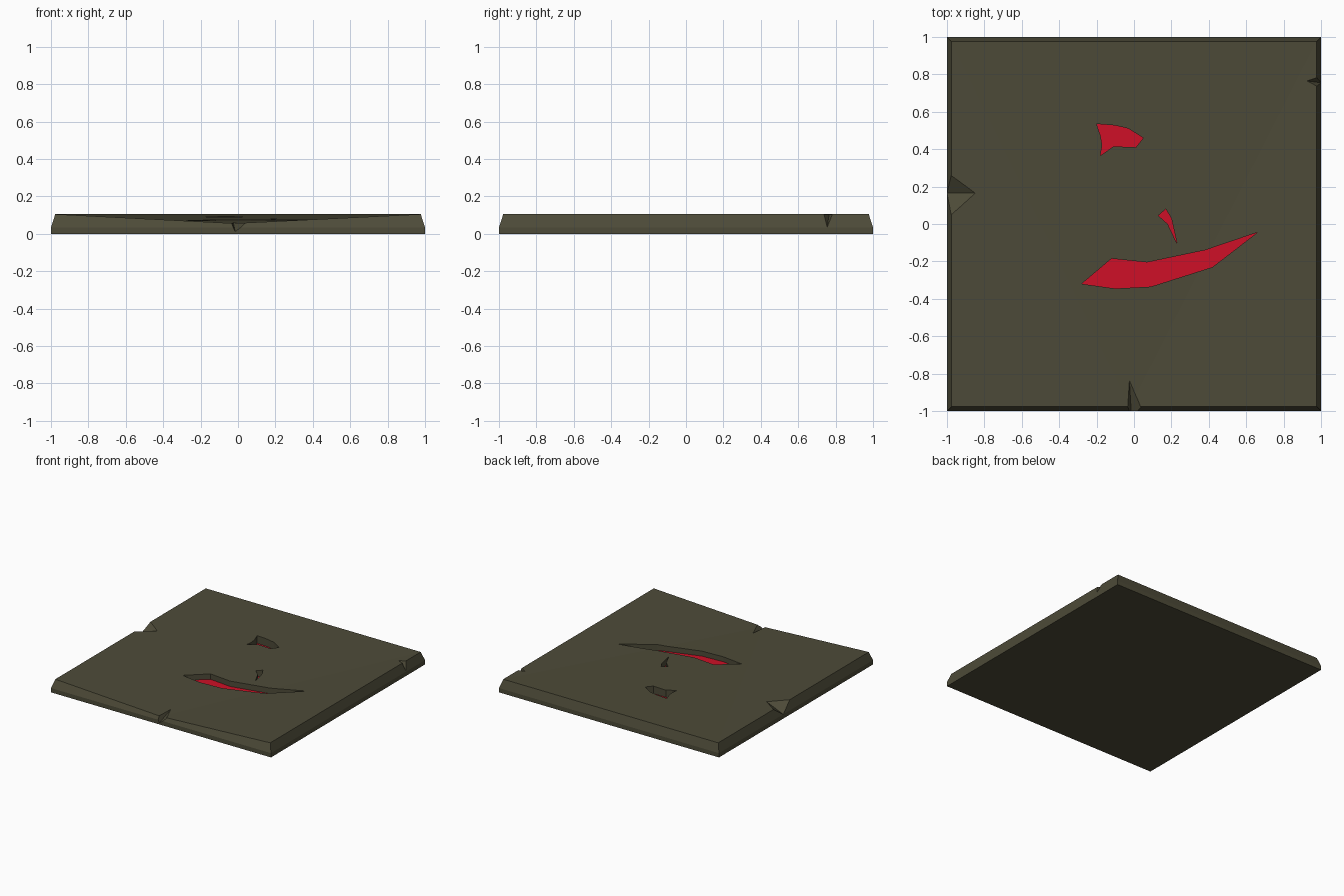
import bpy, bmesh
from mathutils import Vector

if "Cube" in bpy.data.objects:
    bpy.data.objects.remove(bpy.data.objects["Cube"])


def material(name, rgb):
    m = bpy.data.materials.new(name)
    m.diffuse_color = (*rgb, 1)
    m.use_nodes = True
    m.node_tree.nodes["Principled BSDF"].inputs["Base Color"].default_value = m.diffuse_color
    return m


STONE = material("dark_stone", (0.075, 0.07, 0.04))
RED = material("red", (0.62, 0.005, 0.02))


def make(name, bm, mat=None):
    bmesh.ops.recalc_face_normals(bm, faces=bm.faces)
    me = bpy.data.meshes.new(name)
    bm.to_mesh(me)
    bm.free()
    ob = bpy.data.objects.new(name, me)
    bpy.context.collection.objects.link(ob)
    if mat:
        me.materials.append(mat)
    return ob


# Slab: straight foot, sloped sides, top sagging towards the middle of the front edge
bm = bmesh.new()
plan = [(-1, -1), (-0.02, -1), (1, -1), (1, 1), (-1, 1)]


def ring(inset, heights):
    return [bm.verts.new((x * inset, y * inset, z)) for (x, y), z in zip(plan, heights)]


rings = [ring(1, [0] * 5), ring(1, [0.035] * 5),
         ring(0.977, [0.105, 0.056, 0.105, 0.105, 0.105])]
for lo, hi in zip(rings, rings[1:]):
    for i in range(5):
        j = (i + 1) % 5
        bm.faces.new((lo[i], lo[j], hi[j], hi[i]))
bm.faces.new(rings[0])
t = rings[2]
for a, b in ((2, 3), (3, 4), (4, 0)):
    bm.faces.new((t[1], t[a], t[b]))
slab = make("stone_slab", bm, STONE)

cutters = []

# Carved recesses with red floors
FLOOR = 0.03
recesses = {
    "upper_recess": [(-.20, .535), (-.10, .527), (-.03, .51), (.05, .46), (.01, .41),
                     (-.11, .415), (-.18, .365), (-.17, .42), (-.178, .47)],
    "small_recess": [(.13, .045), (.17, .08), (.20, .03), (.23, -.105), (.18, 0)],
    "long_recess": [(-.28, -.32), (-.12, -.185), (.07, -.205), (.38, -.14), (.66, -.045),
                    (.42, -.23), (.09, -.335), (-.10, -.345)],
}
for name, pts in recesses.items():
    bm = bmesh.new()
    face = bm.faces.new([bm.verts.new((x, y, FLOOR)) for x, y in pts])
    ext = bmesh.ops.extrude_face_region(bm, geom=[face])
    for v in ext["geom"]:
        if isinstance(v, bmesh.types.BMVert):
            v.co.z = 0.2
    cutters.append(make(name + "_cutter", bm))

    bm = bmesh.new()
    face = bm.faces.new([bm.verts.new((x, y, FLOOR + 0.001)) for x, y in pts])
    face.normal_update()
    if face.normal.z < 0:
        face.normal_flip()
    me = bpy.data.meshes.new(name + "_floor")
    bm.to_mesh(me)
    bm.free()
    me.materials.append(RED)
    bpy.context.collection.objects.link(bpy.data.objects.new(name + "_floor", me))

# V-shaped chips in the rim: tip, two edge points and the deepest point
chips = {
    "front_chip": [(-.025, -.83, .061), (-.035, -1, .056), (.045, -1, .056), (-.015, -1, .012)],
    "left_chip": [(-.845, .165, .1), (-1, .275, .105), (-1, .03, .105), (-1, .165, .035)],
    "right_chip": [(.925, .765, .103), (1, .725, .105), (1, .79, .105), (1, .755, .035)],
}
for name, pts in chips.items():
    tip, a, b, deep = [Vector(p) for p in pts]
    a, b, deep = [tip + (p - tip) * 1.3 for p in (a, b, deep)]
    up = Vector((0, 0, 0.1))
    bm = bmesh.new()
    vs = [bm.verts.new(p) for p in (tip, a, b, deep, tip + up, a + up, b + up)]
    bmesh.ops.convex_hull(bm, input=vs)
    cutters.append(make(name + "_cutter", bm))

# Cut the slab, then drop the cutters
for c in cutters:
    mod = slab.modifiers.new(c.name, 'BOOLEAN')
    mod.object = c
    mod.operation = 'DIFFERENCE'
    mod.solver = 'EXACT'
    c.hide_render = True
deps = bpy.context.evaluated_depsgraph_get()
result = bpy.data.meshes.new_from_object(slab.evaluated_get(deps))
slab.modifiers.clear()
slab.data = result
result.materials.clear()
result.materials.append(STONE)
for p in result.polygons:
    p.material_index = 0
for c in cutters:
    bpy.data.objects.remove(c)
